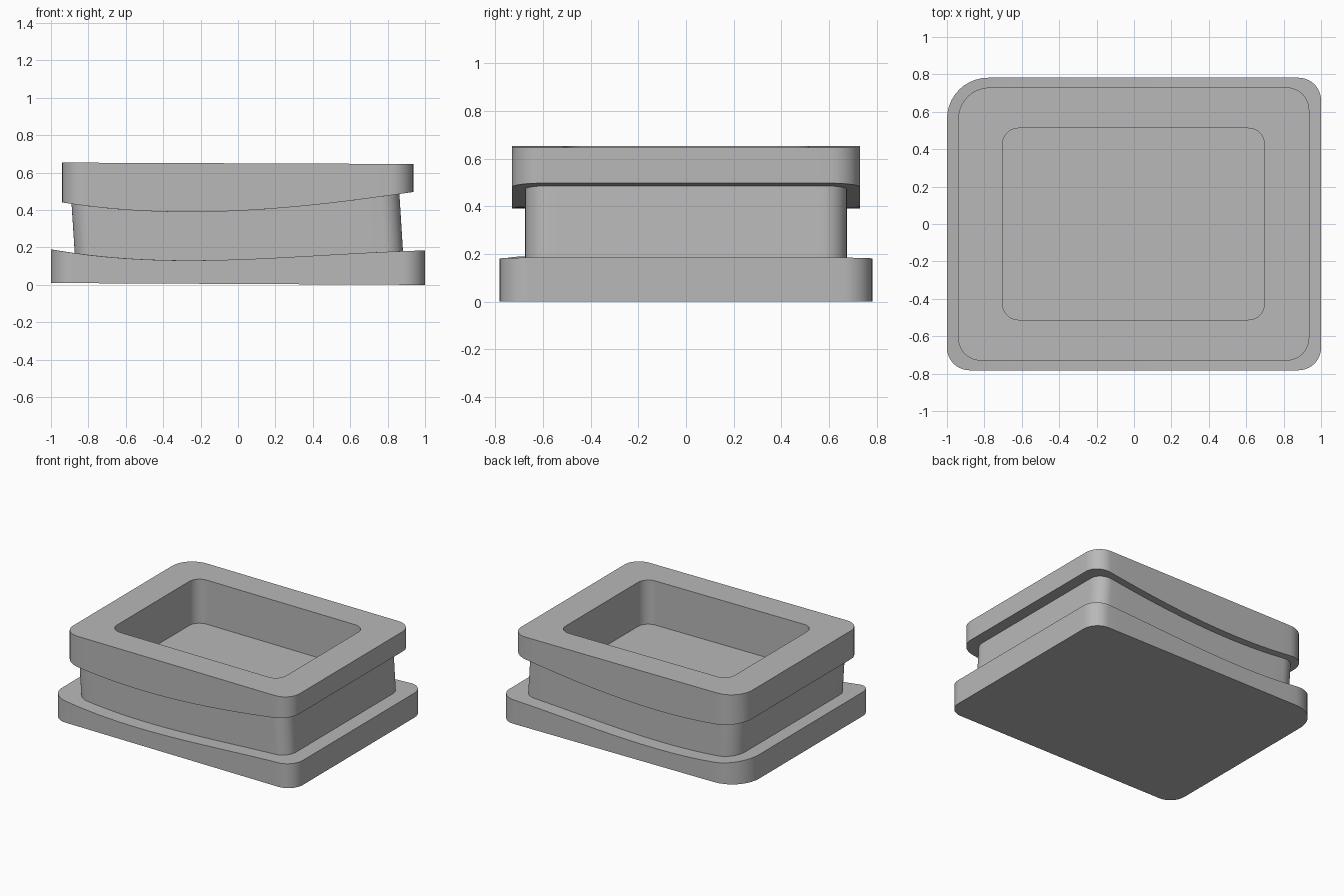
import bpy
import bmesh
from math import sin, cos, pi

cube = bpy.data.objects.get("Cube")
if cube:
    bpy.data.objects.remove(cube)

ARC, EDGE = 10, 20


# Gently sagging or tilted heights, all varying along x
def underside(x):
    return 0.005 - 0.005 * x


def ledge(x):
    return 0.136 + 0.035 * x + 0.051 * x**2 - 0.038 * x**3


def collar_lip(x):
    return 0.396 + 0.0477 * x + 0.0826 * x**2 - 0.02 * x**3


def rim(x):
    return 0.65 - 0.004 * x


def floor(x):
    return 0.32 - 0.004 * x


def ring(bm, x0, x1, y, r, r_back, height):
    """Rounded rectangle with one softer back corner, lifted by height(x)."""
    corners = [(x1, y, r), (x0, y, r_back), (x0, -y, r), (x1, -y, r)]
    points = []
    for i, (cx, cy, rad) in enumerate(corners):
        sx, sy = (1 if cx == x1 else -1), (1 if cy > 0 else -1)
        for k in range(ARC + 1):
            a = (i + k / ARC) * pi / 2
            points.append((cx - sx * rad + rad * cos(a), cy - sy * rad + rad * sin(a)))
    # Subdivide the straight runs between corners
    outline = []
    for i, p in enumerate(points):
        outline.append(p)
        if i % (ARC + 1) == ARC:
            q = points[(i + 1) % len(points)]
            for k in range(1, EDGE):
                t = k / EDGE
                outline.append((p[0] + (q[0] - p[0]) * t, p[1] + (q[1] - p[1]) * t))
    return [bm.verts.new((px, py, height(px))) for px, py in outline]


# One watertight body: base, neck, collar and pocket lofted in order
bm = bmesh.new()
sections = [
    (-1.0, 1.0, 0.782, 0.12, 0.22, underside),       # base bottom
    (-1.0, 1.0, 0.782, 0.12, 0.22, ledge),           # base top
    (-0.873, 0.882, 0.675, 0.1, 0.13, ledge),        # neck foot
    (-0.89, 0.863, 0.675, 0.1, 0.13, collar_lip),    # neck head
    (-0.94, 0.937, 0.73, 0.12, 0.17, collar_lip),    # collar bottom
    (-0.94, 0.937, 0.73, 0.12, 0.17, rim),           # collar top
    (-0.703, 0.697, 0.512, 0.085, 0.085, rim),       # pocket mouth
    (-0.703, 0.697, 0.512, 0.085, 0.085, floor),     # pocket floor
]
rings = [ring(bm, *s) for s in sections]
for low, high in zip(rings, rings[1:]):
    for i in range(len(low)):
        j = (i + 1) % len(low)
        bm.faces.new((low[i], low[j], high[j], high[i]))
bm.faces.new(rings[0][::-1])
bm.faces.new(rings[-1])
bmesh.ops.recalc_face_normals(bm, faces=bm.faces)
mesh = bpy.data.meshes.new("flanged_tray")
bm.to_mesh(mesh)
bm.free()
body = bpy.data.objects.new("flanged_tray", mesh)
bpy.context.collection.objects.link(body)

# Plain grey finish
grey = bpy.data.materials.new("plain grey")
grey.use_nodes = True
colour = (0.48, 0.48, 0.48, 1)
grey.diffuse_color = colour
grey.node_tree.nodes["Principled BSDF"].inputs["Base Color"].default_value = colour
mesh.materials.append(grey)

bpy.ops.object.select_all(action="DESELECT")
body.select_set(True)
bpy.context.view_layer.objects.active = body
bpy.ops.object.shade_smooth_by_angle(angle=pi / 6)
